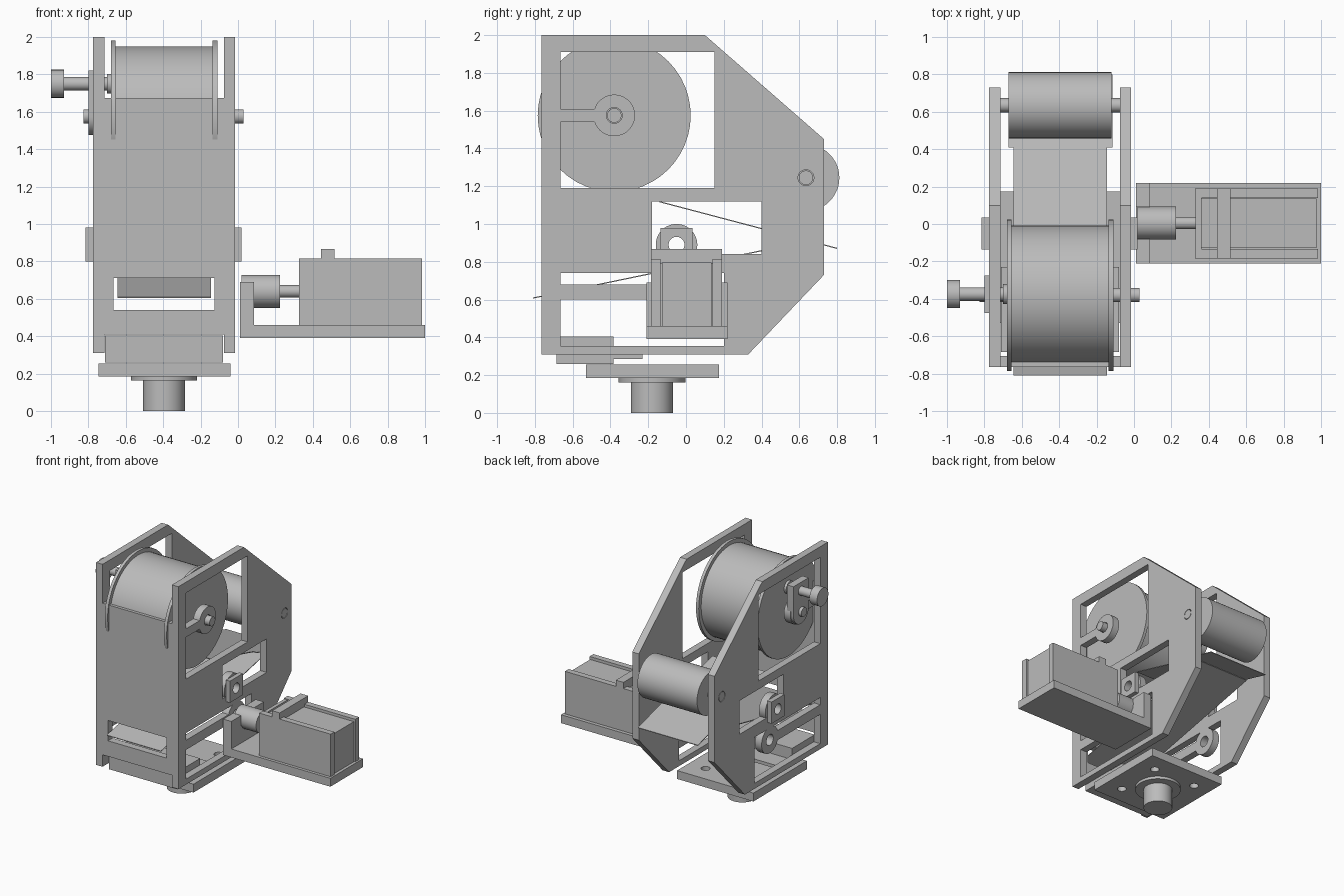
import bpy, bmesh
from math import cos, sin, pi
from mathutils import Matrix

old = bpy.data.objects.get("Cube")
if old:
    bpy.data.objects.remove(old)

grey = bpy.data.materials.new("plain_grey")
grey.use_nodes = True
grey.diffuse_color = (0.5, 0.5, 0.5, 1)
grey.node_tree.nodes["Principled BSDF"].inputs["Base Color"].default_value = (0.5, 0.5, 0.5, 1)

# Axes that carry a flat drawing to the side plane, front plane or ground plane
SIDE = Matrix(((0, 0, 1), (1, 0, 0), (0, 1, 0)))
FRONT = Matrix(((1, 0, 0), (0, 0, -1), (0, 1, 0)))
GROUND = Matrix.Identity(3)


def add(name, mesh, smooth=False):
    obj = bpy.data.objects.new(name, mesh)
    bpy.context.scene.collection.objects.link(obj)
    mesh.materials.clear()
    mesh.materials.append(grey)
    if smooth:
        bpy.ops.object.select_all(action='DESELECT')
        obj.select_set(True)
        bpy.context.view_layer.objects.active = obj
        bpy.ops.object.shade_smooth_by_angle(angle=0.6)
    return obj


def box(name, x, y, z):
    bm = bmesh.new()
    bmesh.ops.create_cube(bm, size=1)
    for v in bm.verts:
        v.co = [(a + b) / 2 + c * (b - a) for c, (a, b) in zip(v.co, (x, y, z))]
    mesh = bpy.data.meshes.new(name)
    bm.to_mesh(mesh)
    bm.free()
    return add(name, mesh)


def rect(a, b, c, d):
    return [(a, c), (b, c), (b, d), (a, d)]


def circle(u, v, r, n=48):
    return [(u + r * cos(2 * pi * i / n), v + r * sin(2 * pi * i / n)) for i in range(n)]


def slab(name, loops, lo, hi, axes=SIDE):
    """Outline with holes, given thickness from lo to hi along the plane normal."""
    curve = bpy.data.curves.new(name, 'CURVE')
    curve.dimensions = '2D'
    curve.fill_mode = 'BOTH'
    curve.extrude = (hi - lo) / 2
    for pts in loops:
        s = curve.splines.new('POLY')
        s.points.add(len(pts) - 1)
        for p, (u, v) in zip(s.points, pts):
            p.co = (u, v, 0, 1)
        s.use_cyclic_u = True
    tmp = bpy.data.objects.new("tmp", curve)
    bpy.context.scene.collection.objects.link(tmp)
    dg = bpy.context.evaluated_depsgraph_get()
    mesh = bpy.data.meshes.new_from_object(tmp.evaluated_get(dg))
    bpy.data.objects.remove(tmp)
    mesh.transform(Matrix.Translation((0, 0, (lo + hi) / 2)))
    mesh.transform(axes.to_4x4())
    bm = bmesh.new()
    bm.from_mesh(mesh)
    bmesh.ops.remove_doubles(bm, verts=bm.verts, dist=0.0001)
    bmesh.ops.recalc_face_normals(bm, faces=bm.faces)
    bm.to_mesh(mesh)
    bm.free()
    mesh.name = name
    return add(name, mesh, True)


def rod(name, y, z, r, lo, hi):
    return slab(name, [circle(y, z, r)], lo, hi)


AXLE = (-0.38, 1.575)
BEARING = (-0.05, 0.89)
DRIVE = (0.0, 0.64)
BACK = (0.635, 1.245)
MID = -0.395

# Two mirrored side plates with their bearing arms
outline = [(-0.765, 0.31), (0.33, 0.31), (0.73, 0.73), (0.73, 1.45), (0.1, 2.0), (-0.765, 2.0)]
for side, lo, hi, out in (("left", -0.075, -0.015, 1), ("right", -0.775, -0.715, -1)):
    slab(side + "_side_plate", [
        outline,
        rect(-0.665, 0.15, 1.19, 1.91),
        rect(-0.18, 0.4, 0.84, 1.12),
        rect(-0.665, 0.2, 0.355, 0.74),
        circle(*BACK, 0.042)], lo, hi)
    box(side + "_spool_arm", (lo, hi), (-0.67, -0.48), (1.54, 1.61))
    slab(side + "_spool_ring", [circle(*AXLE, 0.11), circle(*AXLE, 0.042)], lo, hi)
    box(side + "_drive_arm", (lo, hi), (-0.67, -0.09), (0.6, 0.68))
    slab(side + "_drive_ring", [circle(*DRIVE, 0.11), circle(*DRIVE, 0.045)], lo, hi)
    slab(side + "_bearing_ring", [circle(*BEARING, 0.11), circle(*BEARING, 0.042)], lo, hi)
    a, b = (hi, 0.02) if out > 0 else (-0.815, lo)
    slab(side + "_bearing_block", [rect(-0.135, 0.035, 0.8, 0.98), circle(*BEARING, 0.042)], a, b)

# Front wall with feed slot
slab("front_wall", [rect(-0.715, -0.075, 0.41, 1.675), rect(-0.665, -0.125, 0.54, 0.71)],
     0.705, 0.765, FRONT)

# Spool with flanges and axle
rod("spool_drum", *AXLE, 0.373, -0.655, -0.135)
rod("spool_flange_right", *AXLE, 0.405, -0.68, -0.655)
rod("spool_flange_left", *AXLE, 0.405, -0.135, -0.11)
rod("spool_axle", *AXLE, 0.038, -0.825, 0.03)

# Tension bracket and knob
bracket = [(-0.475, 1.82)] + [(-0.375 + 0.1 * cos(pi + pi * i / 16), 1.575 + 0.1 * sin(pi + pi * i / 16))
                              for i in range(17)] + [(-0.275, 1.82)]
slab("tension_bracket", [bracket], -0.8, -0.74)
rod("knob_screw", -0.375, 1.75, 0.036, -0.93, -0.69)
rod("knob_collar", -0.375, 1.75, 0.053, -0.7, -0.68)
rod("knob", -0.375, 1.75, 0.075, -1.0, -0.93)

# Back roller
rod("back_roller", *BACK, 0.177, -0.67, -0.12)
rod("back_roller_axle", *BACK, 0.038, -0.775, -0.015)


# Thin sloping guide sheets
def sheet(name, p, q, lo, hi, t=0.006):
    slab(name, [[p, q, (q[0], q[1] + t), (p[0], p[1] + t)]], lo, hi)


sheet("upper_sheet", (-0.14, 1.115), (0.41, 0.97), -0.645, -0.145)
sheet("upper_sheet_lip", (0.41, 0.97), (0.8, 0.868), -0.67, -0.115)
sheet("lower_sheet", (-0.81, 0.605), (0.6, 0.897), -0.645, -0.145)

# Base blocks, flange plate and pivot
box("base_block", (-0.71, -0.08), (-0.685, -0.385), (0.26, 0.405))
box("base_slab", (-0.71, -0.08), (-0.385, -0.23), (0.285, 0.312))
holes = [circle(MID + 0.2 * i, -0.18 + 0.2 * j, 0.035, 24) for i in (-1, 1) for j in (-1, 1)]
slab("flange_plate", [rect(-0.745, -0.04, -0.53, 0.175)] + holes, 0.185, 0.255, GROUND)
slab("pivot_collar", [circle(MID, -0.18, 0.177)], 0.162, 0.185, GROUND)
slab("pivot_post", [circle(MID, -0.18, 0.112)], 0, 0.162, GROUND)

# Motor on its bracket
box("motor_base", (0.01, 1.0), (-0.21, 0.22), (0.39, 0.46))
slab("motor_end_plate", [[(-0.21, 0.46), (0.22, 0.46), (0.22, 0.69), (0.09, 0.69), (0.09, 0.6),
                          (-0.08, 0.6), (-0.08, 0.69), (-0.21, 0.69)]], 0.01, 0.085)
rod("coupling", 0.005, 0.64, 0.088, 0.02, 0.225)
rod("motor_shaft", 0.005, 0.64, 0.033, 0.225, 0.33)
box("motor_core", (0.33, 0.975), (-0.128, 0.135), (0.46, 0.795))
for name, a, b in (("front", -0.185, -0.135), ("back", 0.14, 0.19)):
    box("motor_rail_" + name, (0.325, 0.985), (a, b), (0.46, 0.815))
box("motor_face", (0.33, 0.36), (-0.14, 0.145), (0.46, 0.81))
box("motor_strap", (0.445, 0.515), (-0.185, 0.19), (0.79, 0.867))
